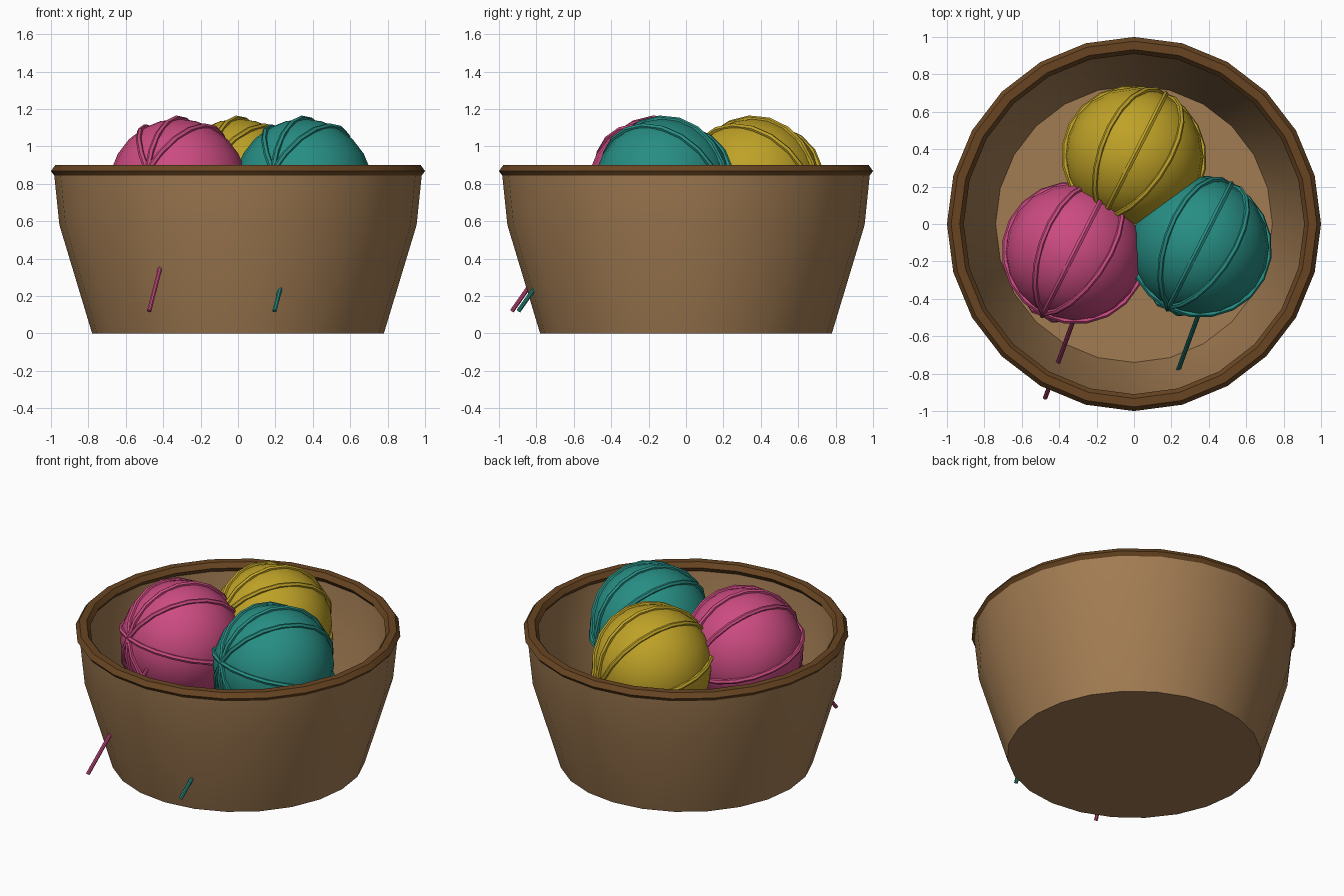
import bpy
import bmesh
import math
from mathutils import Vector, Matrix, Euler

cube = bpy.data.objects.get("Cube")
if cube:
    bpy.data.objects.remove(cube, do_unlink=True)


def material(name, rgb):
    mat = bpy.data.materials.new(name)
    mat.use_nodes = True
    mat.diffuse_color = (*rgb, 1)
    mat.node_tree.nodes["Principled BSDF"].inputs["Base Color"].default_value = (*rgb, 1)
    return mat


def finish(obj, name, mat):
    obj.name = name
    obj.data.materials.append(mat)
    bpy.ops.object.select_all(action="DESELECT")
    obj.select_set(True)
    bpy.context.view_layer.objects.active = obj
    bpy.ops.object.shade_smooth_by_angle(angle=math.radians(35))
    return obj


def lathe(name, profile, mat, sides=24):
    """Spin an (r, z) profile that begins and ends on the axis."""
    bm = bmesh.new()
    verts = [bm.verts.new((r, 0, z)) for r, z in profile]
    edges = [bm.edges.new(pair) for pair in zip(verts, verts[1:])]
    bmesh.ops.spin(bm, geom=verts + edges, cent=(0, 0, 0), axis=(0, 0, 1),
                   angle=math.tau, steps=sides)
    bmesh.ops.remove_doubles(bm, verts=bm.verts, dist=0.0005)
    bmesh.ops.recalc_face_normals(bm, faces=bm.faces)
    mesh = bpy.data.meshes.new(name)
    bm.to_mesh(mesh)
    bm.free()
    obj = bpy.data.objects.new(name, mesh)
    bpy.context.collection.objects.link(obj)
    return finish(obj, name, mat)


def ring(name, center, rotation, major, minor, sides, mat):
    bpy.ops.mesh.primitive_torus_add(location=center, rotation=rotation,
                                     major_radius=major, minor_radius=minor,
                                     major_segments=sides, minor_segments=6)
    return finish(bpy.context.object, name, mat)


def strand(name, start, end, radius, mat):
    direction = end - start
    bpy.ops.mesh.primitive_cylinder_add(
        vertices=8, radius=radius, depth=direction.length,
        location=(start + end) / 2,
        rotation=direction.to_track_quat("Z", "Y").to_euler())
    return finish(bpy.context.object, name, mat)


tan = material("tan basket", (0.36, 0.20, 0.085))
brown = material("brown rim", (0.14, 0.06, 0.016))
yarns = {
    "pink": (material("pink yarn", (0.60, 0.07, 0.22)), Vector((-0.32, -0.155, 0.775))),
    "teal": (material("teal yarn", (0.02, 0.27, 0.23)), Vector((0.35, -0.12, 0.775))),
    "yellow": (material("yellow yarn", (0.52, 0.36, 0.02)), Vector((0, 0.36, 0.775))),
}

# Hollow basket with flared walls
lathe("basket", [(0, 0), (0.78, 0), (0.955, 0.58), (0.985, 0.87),
                 (0.935, 0.87), (0.905, 0.58), (0.74, 0.05), (0, 0.05)], tan)

# Flattened hexagonal rim
rim = ring("basket_rim", (0, 0, 0.868), (0, 0, 0), 0.955, 0.045, 24, brown)
rim.scale.z = 0.8

# Yarn balls, each with wound strands that cross at shared poles and a loose end
for color, (mat, center) in yarns.items():
    bpy.ops.mesh.primitive_uv_sphere_add(segments=20, ring_count=12,
                                         radius=0.372, location=center)
    finish(bpy.context.object, f"{color}_ball", mat)
    for i, turn in enumerate((0, 60, 90, 118)):
        ring(f"{color}_wrap_{i + 1}", center, (math.radians(turn), 0.25, 1.1),
             0.375, 0.016, 20, mat)
    strand(f"{color}_loose_end", center + Vector((-0.155, -0.775, -0.655)),
           center + Vector((0, -0.35, -0.05)), 0.012, mat)
